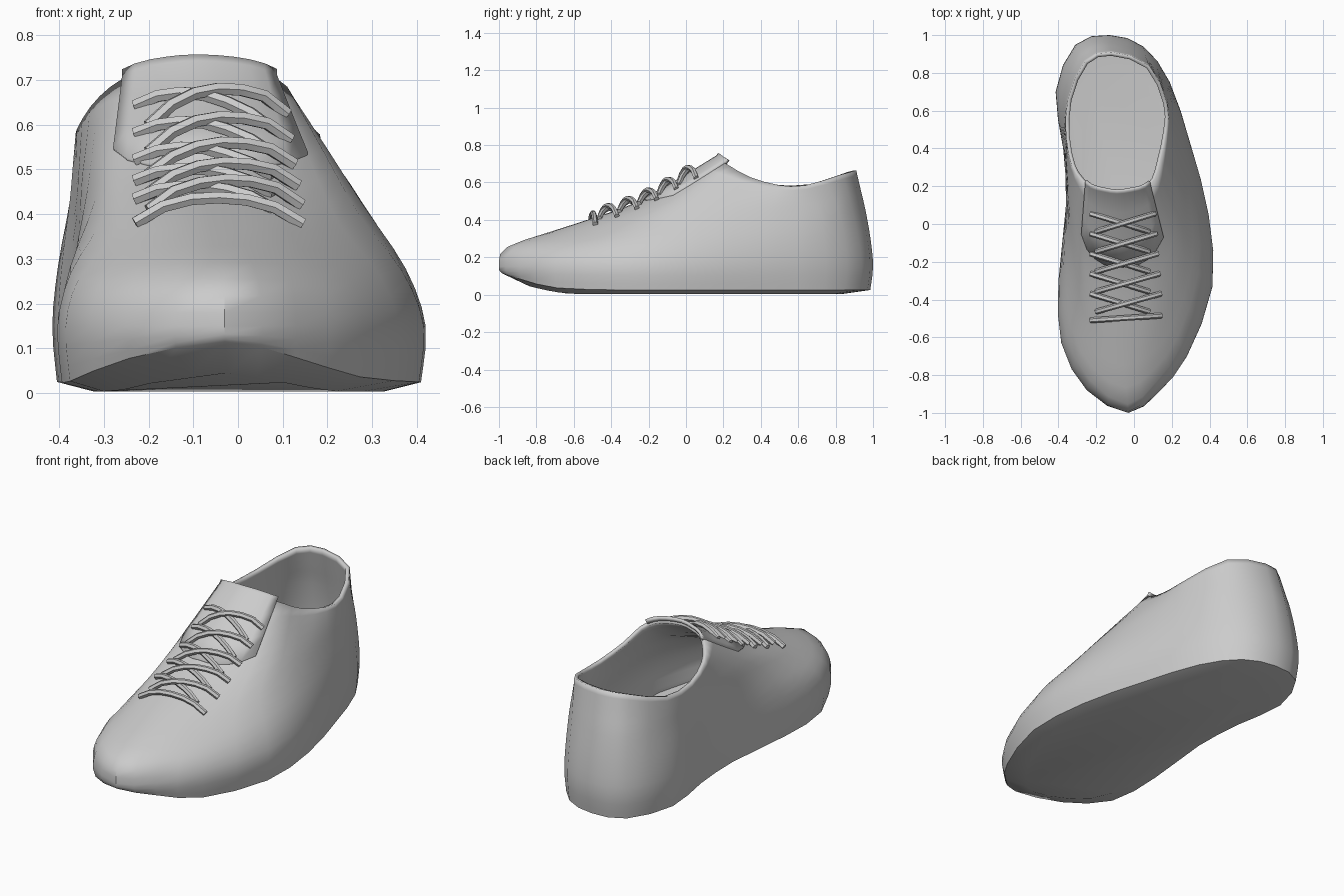
import bpy, math
from mathutils import Vector
from mathutils.bvhtree import BVHTree

if "Cube" in bpy.data.objects:
    bpy.data.objects.remove(bpy.data.objects["Cube"])

# Control loops: start at the toe, run round the +x side to the heel and back
WIDEST = [(-.03, -1), (.13, -.89), (.28, -.70), (.415, -.33), (.395, .05), (.30, .42),
          (.19, .75), (.05, .94), (-.13, 1), (-.31, .95), (-.415, .70), (-.375, .40),
          (-.36, .10), (-.40, -.30), (-.385, -.63), (-.25, -.88)]
INSTEP = [(-.06, -.62, .37), (.06, -.60, .365), (.17, -.48, .36), (.27, -.20, .40),
          (.275, .10, .43), (.23, .44, .43), (.175, .72, .43), (.06, .89, .45),
          (-.13, .96, .45), (-.29, .91, .45), (-.375, .68, .43), (-.365, .44, .43),
          (-.35, .16, .46), (-.32, -.16, .43), (-.27, -.46, .37), (-.16, -.60, .365)]
RIM = [(-.09, .16, .735), (-.01, .17, .73), (.06, .19, .715), (.11, .24, .685),
       (.14, .34, .63), (.175, .50, .585), (.175, .64, .585), (.08, .84, .645),
       (-.12, .91, .665), (-.26, .86, .655), (-.35, .66, .59), (-.36, .46, .59),
       (-.33, .31, .64), (-.285, .24, .685), (-.23, .19, .715), (-.16, .17, .73)]
N = 16


def catmull(a, b, c, d, t):
    return 0.5 * (2 * b + (c - a) * t + (2 * a - 5 * b + 4 * c - d) * t * t
                  + (3 * b - a - 3 * c + d) * t ** 3)


def refine(pts, steps, closed):
    n = len(pts)
    idx = (lambda i: i % n) if closed else (lambda i: min(max(i, 0), n - 1))
    out = []
    for i in range(n if closed else n - 1):
        quad = [pts[idx(i + k)] for k in (-1, 0, 1, 2)]
        out += [catmull(*quad, s / steps) for s in range(steps)]
    return out if closed else out + [pts[-1]]


def toe_spring(y):
    return .09 * max(0, (-y - .6) / .4) ** 1.5


def make_mesh(name, verts, faces, thickness):
    me = bpy.data.meshes.new(name)
    me.from_pydata([tuple(v) for v in verts], [], faces)
    ob = bpy.data.objects.new(name, me)
    bpy.context.collection.objects.link(ob)
    mod = ob.modifiers.new("thickness", 'SOLIDIFY')
    mod.thickness, mod.offset = thickness, -1
    smooth(ob)
    return ob


def smooth(ob):
    bpy.ops.object.select_all(action='DESELECT')
    ob.select_set(True)
    bpy.context.view_layer.objects.active = ob
    bpy.ops.object.shade_smooth_by_angle(angle=math.radians(40))


# Intermediate loops derived from the three control loops
widest = [Vector((x, y, .15)) for x, y in WIDEST]
instep = [Vector(p) for p in INSTEP]
rim = [Vector(p) for p in RIM]
sole = [Vector((p.x * .975, p.y * .985, .025 + toe_spring(p.y))) for p in widest]
lower, upper = [], []
for k in range(N):
    d = min(k, N - k)
    p = widest[k].lerp(instep[k], .12 + .2 * min(1, d / 3))
    p.z = widest[k].z + .48 * (instep[k].z - widest[k].z)
    lower.append(p)
    q = instep[k].lerp(rim[k], .5)
    q.z -= (.045, .045, .025)[d] if d < 3 else 0
    upper.append(q)

# Shoe body: loft of the loops plus a slightly domed sole
loops = [refine(l, 2, True) for l in (sole, widest, lower, instep, upper, rim)]
M = len(loops[0])
columns = [refine([l[j] for l in loops], 3, False) for j in range(M)]
rows = [[c[i] for c in columns] for i in range(len(columns[0]))]
under = [Vector((p.x * .8, p.y * .85, toe_spring(p.y * .85) + .004)) for p in rows[0]]
rows.insert(0, under)
verts = [v for r in rows for v in r]
faces = [(i * M + j, i * M + (j + 1) % M, (i + 1) * M + (j + 1) % M, (i + 1) * M + j)
         for i in range(len(rows) - 1) for j in range(M)]
faces.append(tuple(reversed(range(M))))
make_mesh("shoe_body", verts, faces, .02)

# Tongue: strip following the front of the opening, standing a little proud
span = range(-5, 6)
strip = [[r[j % M] + Vector((0, 0, .008)) for j in span] for r in rows[-4:]]
strip.append([p + Vector((0, .012, .014)) for p in strip[-1]])
S = len(span)
make_mesh("tongue", [v for r in strip for v in r],
          [(i * S + j, i * S + j + 1, (i + 1) * S + j + 1, (i + 1) * S + j)
           for i in range(len(strip) - 1) for j in range(S - 1)], .015)

# Laces: tubes laid over the body surface
tree = BVHTree.FromPolygons(verts, faces)


def lace(name, a, b, lift):
    cu = bpy.data.curves.new(name, 'CURVE')
    cu.dimensions = '3D'
    cu.bevel_depth, cu.bevel_resolution, cu.use_fill_caps = .015, 1, True
    sp = cu.splines.new('POLY')
    sp.points.add(6)
    for i, pt in enumerate(sp.points):
        t = i / 6
        x, y = a[0] + (b[0] - a[0]) * t, a[1] + (b[1] - a[1]) * t
        z = tree.ray_cast(Vector((x, y, 2)), Vector((0, 0, -1)))[0].z
        pt.co = (x, y, z + .008 + lift * math.sin(math.pi * t) ** .5, 1)
    ob = bpy.data.objects.new(name, cu)
    bpy.context.collection.objects.link(ob)
    bpy.ops.object.select_all(action='DESELECT')
    ob.select_set(True)
    bpy.context.view_layer.objects.active = ob
    bpy.ops.object.convert(target='MESH')
    smooth(bpy.context.view_layer.objects.active)


lace("lace_bottom", (-.23, -.51), (.145, -.485), .02)
for i in range(5):
    y = .055 - .106 * i
    lace(f"lace_under_{i}", (-.23, y), (.08, y - .095), .018)
    lace(f"lace_over_{i}", (-.2, y - .095), (.11 + .008 * i, y), .034)
